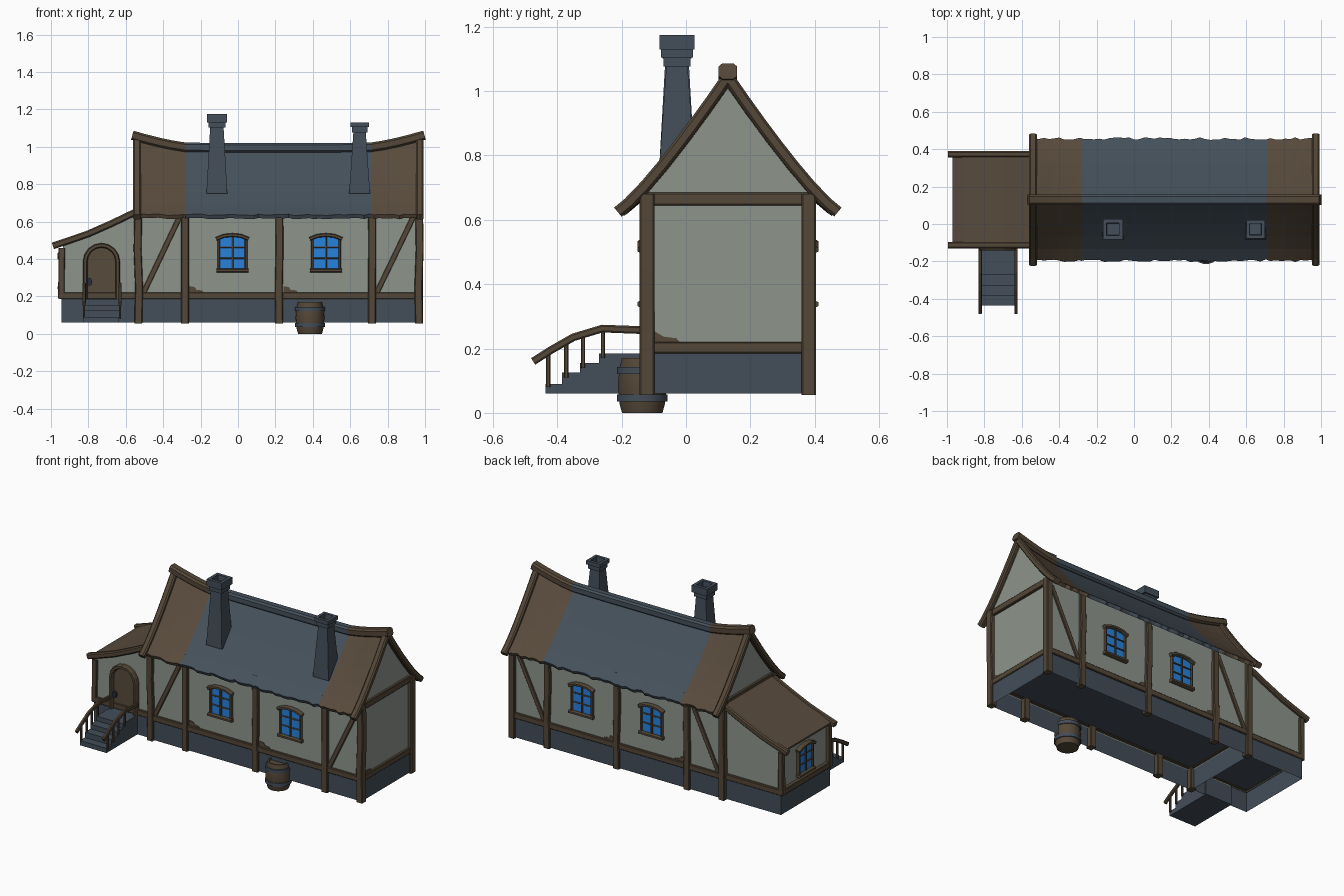
import bpy, bmesh, math, random
from mathutils import Vector, Matrix

if "Cube" in bpy.data.objects:
    bpy.data.objects.remove(bpy.data.objects["Cube"])
random.seed(4)

def mat(name, c):
    m = bpy.data.materials.new(name)
    m.diffuse_color = (*c, 1)
    m.use_nodes = True
    m.node_tree.nodes["Principled BSDF"].inputs["Base Color"].default_value = m.diffuse_color
    return m

PLASTER = mat("plaster", (0.27, 0.30, 0.26))
WOOD = mat("timber", (0.088, 0.063, 0.039))
THATCH = mat("brown_roof", (0.098, 0.070, 0.046))
SLATE = mat("slate", (0.060, 0.082, 0.105))
STONE = mat("stone", (0.056, 0.074, 0.098))
GLASS = mat("window_glass", (0.02, 0.22, 0.72))
DARK = mat("dark_iron", (0.02, 0.027, 0.045))
YC = 0.13                                   # ridge line of the house

def make(name, verts, faces, *mats, rule=None, smooth=False):
    me = bpy.data.meshes.new(name)
    me.from_pydata([tuple(v) for v in verts], [], faces)
    bm = bmesh.new()
    bm.from_mesh(me)
    bmesh.ops.recalc_face_normals(bm, faces=bm.faces)
    if rule:
        for f in bm.faces:
            f.material_index = rule(f.calc_center_median())
    bm.to_mesh(me)
    bm.free()
    for m in mats:
        me.materials.append(m)
    o = bpy.data.objects.new(name, me)
    bpy.context.collection.objects.link(o)
    if smooth:
        bpy.ops.object.select_all(action='DESELECT')
        o.select_set(True)
        bpy.context.view_layer.objects.active = o
        bpy.ops.object.shade_smooth_by_angle(angle=math.radians(50))
    return o

def strip(rings):
    """Join closed rings of equal length and cap both ends."""
    n = len(rings[0])
    faces = [(i*n+j, i*n+(j+1) % n, (i+1)*n+(j+1) % n, (i+1)*n+j)
             for i in range(len(rings)-1) for j in range(n)]
    faces += [tuple(range(n)), tuple(range((len(rings)-1)*n, len(rings)*n))]
    return [v for r in rings for v in r], faces

def sweep(name, pts, w, h, side, *mats, M=Matrix(), cut=0.2, **kw):
    """Chamfered beam along pts; w across the side vector, h the other way."""
    pts, side = [Vector(p) for p in pts], Vector(side)
    a = 1 - 2*cut
    sec = [(a, -1), (1, -a), (1, a), (a, 1), (-a, 1), (-1, a), (-1, -a), (-a, -1)]
    rings = []
    for i, p in enumerate(pts):
        t = (pts[min(i+1, len(pts)-1)] - pts[max(i-1, 0)]).normalized()
        up = side.cross(t).normalized()
        rings.append([M @ (p + side*x*w/2 + up*y*h/2) for x, y in sec])
    return make(name, *strip(rings), *mats, **kw)

def prism(name, poly, depth, M, m):
    return make(name, *strip([[M @ Vector((u, v, d)) for u, v in poly] for d in (0, depth)]), m)

def loft(name, x, y, rings, n, *mats, rot=0.0, smooth=False):
    rs = [[(x+r*math.cos(rot+j*math.tau/n), y+r*math.sin(rot+j*math.tau/n), z)
           for j in range(n)] for z, r in rings]
    return make(name, *strip(rs), *mats, smooth=smooth)

def frame(origin, out):
    """Wall frame: u sideways, v up, w outwards."""
    w, v = Vector(out), Vector((0, 0, 1))
    M = Matrix((v.cross(w), v, w)).transposed().to_4x4()
    M.translation = origin
    return M

# ---------- roof shape ----------
def ridge(x):
    e = max(0, -0.25-x, x-0.68)/0.31
    return 0.985 + 0.065*e**1.4

def roof_z(x, y):
    t = abs(y-YC)/0.33
    return 0.635 + (ridge(x)-0.635)*(1-t)**1.17 if t < 1 else 0.635 - 0.3*(t-1)

xs = sorted([-0.535 + 1.505*i/56 for i in range(57)] + [-0.28, 0.71])
ts = [0, 0.2, 0.4, 0.6, 0.8, 1.0]
for s, tag in ((-1, "front"), (1, "back")):
    rings = []
    for x in xs:
        top = []
        for t in ts:
            y = YC + s*0.33*(t + (random.uniform(-0.03, 0.01) if t == 1 else 0))
            top.append(Vector((x, y, roof_z(x, y))))
        rings.append(top + [p - Vector((0, s*0.01, 0.02)) for p in reversed(top)])
    make("roof_" + tag, *strip(rings), SLATE, THATCH,
         rule=lambda c: 0 if -0.28 < c.x < 0.71 else 1)
    # curved gable boards
    for x in (-0.54, 0.972):
        path = [(x, YC+s*0.342*t, roof_z(x, YC+s*0.342*t)) for t in (0, .15, .3, .45, .6, .75, .9, 1.0)]
        sweep("gable_board", path, 0.042, 0.036, (1, 0, 0), WOOD)

rx = [-0.565, -0.5, -0.42, -0.35, -0.28, -0.1, 0.2, 0.5, 0.71, 0.78, 0.85, 0.92, 0.997]
sweep("ridge_beam", [(x, YC, ridge(x)+0.01) for x in rx], 0.058, 0.05, (0, 1, 0), SLATE, WOOD,
      rule=lambda c: 0 if -0.28 < c.x < 0.71 else 1)

# ---------- main body, open underneath ----------
X0, X1, HW = -0.53, 0.965, 0.255
ys = [YC + HW*k/5 for k in range(-5, 6)]
gab = lambda x: [(x, -HW+YC, 0.18)] + [(x, y, roof_z(x, y)-0.012) for y in ys] + [(x, HW+YC, 0.18)]
n = len(ys) + 2
make("house_walls", gab(X0) + gab(X1),
     [tuple(range(n)), tuple(range(n, 2*n)), (0, 1, n+1, n), (n-2, n-1, 2*n-1, 2*n-2)], PLASTER)

def skirt(name, x0, x1, hw, z0, z1):
    c = [(x0, YC-hw), (x1, YC-hw), (x1, YC+hw), (x0, YC+hw)]
    make(name, [(*p, z) for z in (z0, z1) for p in c],
         [(i, (i+1) % 4, (i+1) % 4+4, i+4) for i in range(4)] + [(4, 5, 6, 7)], STONE)

skirt("stone_base", -0.54, 0.975, 0.26, 0.06, 0.19)
skirt("annex_base", -0.945, -0.535, 0.25, 0.06, 0.19)

# ---------- window ----------
def window(M, k=1.0):
    g = [(-0.07, -0.085), (0.07, -0.085), (0.07, 0.075), (0.035, 0.09), (-0.035, 0.09), (-0.07, 0.075)]
    prism("window_glass", [(u*k, v*k) for u, v in g], 0.006, M, GLASS)
    bar = lambda nm, a, b, w, h, sd: sweep(nm, [Vector(a)*k, Vector(b)*k], w, h, sd, WOOD, M=M)
    for s in (-1, 1):
        bar("window_jamb", (s*0.073, -0.09, .005), (s*0.073, 0.08, .005), 0.014, 0.022, (1, 0, 0))
    bar("window_mullion", (0, -0.09, .006), (0, 0.09, .006), 0.012, 0.014, (1, 0, 0))
    for v in (-0.028, 0.032):
        bar("window_crossbar", (-0.07, v, .006), (0.07, v, .006), 0.008, 0.012, (0, 1, 0))
    bar("window_sill", (-0.085, -0.094, .008), (0.085, -0.094, .008), 0.02, 0.036, (0, 1, 0))
    sweep("window_lintel", [Vector(p)*k for p in ((-0.087, 0.075, .008), (-0.045, 0.092, .008),
          (0, 0.096, .008), (0.045, 0.092, .008), (0.087, 0.075, .008))], 0.036, 0.02, (0, 0, 1), WOOD, M=M)

# ---------- timber frame, same on front and back ----------
for s in (-1, 1):
    y = YC + s*0.2515
    for x in (-0.533, -0.283, 0.22, 0.717, 0.968):
        j = random.uniform(-0.004, 0.004)
        sweep("post", [(x, y, 0.055), (x+j, y, 0.25), (x-j, y, 0.45), (x, y, 0.68)],
              0.042, 0.046, (1, 0, 0), WOOD, cut=0.1)
    sweep("sill_beam", [(-0.53, y, 0.204), (0.965, y, 0.204)], 0.036, 0.036, (0, 1, 0), WOOD, cut=0.1)
    for a, b in ((-0.505, -0.305), (0.742, 0.945)):
        sweep("brace", [(a, y, 0.22), (b, y, 0.64)], 0.025, 0.028, (0, 1, 0), WOOD, cut=0.1)
    for x in (-0.03, 0.47):
        window(frame((x, YC+s*HW, 0.432), (0, s, 0)))
    M = frame((0, YC+s*HW, 0), (0, s, 0))
    for x in (-0.262, 0.242):              # worn plaster in the corners
        u = -s*x
        d = -s
        prism("worn_plaster", [(u, .22), (u+d*.08, .22), (u+d*.07, .232), (u+d*.04, .235), (u+d*.03, .25), (u, .255)],
              0.004, M, WOOD)
    # annex timbers
    ya = YC + s*0.24
    sweep("annex_post", [(-0.945, ya, 0.19), (-0.942, ya, 0.46)], 0.034, 0.03, (1, 0, 0), WOOD, cut=0.1)
    sweep("annex_sill", [(-0.955, ya, 0.204), (-0.53, ya, 0.204)], 0.03, 0.036, (0, 1, 0), WOOD, cut=0.1)
for x in (X0, X1):
    for z, h in ((0.203, 0.036), (0.665, 0.04)):
        sweep("gable_beam", [(x, YC-0.25, z), (x, YC+0.25, z)], 0.032, h, (1, 0, 0), WOOD, cut=0.1)
prism("worn_plaster_side", [(-.1, .22), (-.02, .22), (-.03, .232), (-.07, .237), (-.1, .255)], 0.004,
      frame((X1, 0, 0), (1, 0, 0)), WOOD)

# ---------- annex ----------
AP = [(-0.99, 0.47), (-0.9, 0.5), (-0.8, 0.535), (-0.68, 0.588), (-0.54, 0.655)]
prof = [(-0.935, 0.18), (-0.935, 0.48)] + AP[2:] + [(-0.54, 0.18)]
n = len(prof)
make("annex_walls", [(x, YC+s*0.24, z) for s in (-1, 1) for x, z in prof],
     [tuple(range(n)), tuple(range(n, 2*n)), (0, 1, n+1, n)], PLASTER)
sweep("annex_roof", [(max(x, -0.965), YC, z+0.004) for x, z in AP], 0.48, 0.02, (0, 1, 0), THATCH, cut=0.01)
for s in (-1, 1):
    sweep("annex_rafter", [(x, YC+s*0.243, z) for x, z in AP], 0.034, 0.036, (0, 1, 0), WOOD)
sweep("annex_end_sill", [(-0.945, YC-.25, 0.204), (-0.945, YC+.25, 0.204)], 0.028, 0.036, (1, 0, 0), WOOD, cut=0.1)
window(frame((-0.94, YC, 0.335), (-1, 0, 0)), 0.95)

# ---------- arched door ----------
M = frame((-0.73, YC-0.24, 0), (0, -1, 0))
arch = lambda r, z: [(r, 0.185)] + [(r*math.cos(a*math.pi/8), z+r*math.sin(a*math.pi/8)) for a in range(9)] + [(-r, 0.185)]
prism("door", arch(0.08, 0.386), 0.009, M, THATCH)
sweep("door_frame", [(u, v, 0.012) for u, v in arch(0.087, 0.386)], 0.04, 0.024, (0, 0, 1), WOOD, M=M)
prism("door_handle", [(-.065+.016*math.cos(a*math.pi/4), .278+.022*math.sin(a*math.pi/4)) for a in range(8)], 0.024, M, DARK)

# ---------- steps and handrails ----------
st = [(-0.437, 0.06), (-0.437, 0.09), (-0.385, 0.09), (-0.385, 0.125), (-0.33, 0.125), (-0.33, 0.155),
      (-0.27, 0.155), (-0.27, 0.185), (-0.11, 0.185), (-0.11, 0.06)]
prism("steps", st, 0.19, frame((-0.825, 0, 0), (1, 0, 0)), STONE)
for x in (-0.823, -0.631):
    sweep("handrail", [(x, -0.475, 0.16), (x, -0.42, 0.195), (x, -0.35, 0.235), (x, -0.26, 0.262), (x, -0.13, 0.257)],
          0.018, 0.024, (1, 0, 0), WOOD)
    for y, z0, z1 in ((-.428, .08, .19), (-.372, .11, .222), (-.32, .14, .245), (-.258, .17, .262)):
        sweep("baluster", [(x, y, z0), (x, y, z1)], 0.012, 0.013, (1, 0, 0), WOOD)

# ---------- chimneys ----------
Q = math.sqrt(2)
for x, top, ch in ((-0.113, 1.175, 0.045), (0.65, 1.13, 0.025)):
    z = top - ch
    k = 1.0 if x < 0 else 0.92
    rs = [(0.75, .056), (z-.028, .036*k), (z-.028, .045*k), (z, .045*k), (z, .054*k), (top, .054*k),
          (top, .034*k), (top-.035, .032*k)]
    loft("chimney", x, -0.028, [(a, r*Q) for a, r in rs], 4, STONE, rot=math.pi/4)

# ---------- barrel ----------
bx, by = 0.385, -0.136
loft("barrel", bx, by, [(0, .064), (.03, .072), (.085, .077), (.14, .072), (.17, .064), (.17, .056), (.158, .056)],
     18, WOOD, smooth=True)
for z in (0.046, 0.132):
    loft("barrel_hoop", bx, by, [(z-.011, .072), (z-.011, .079), (z+.011, .079), (z+.011, .072)], 18, STONE, smooth=True)
